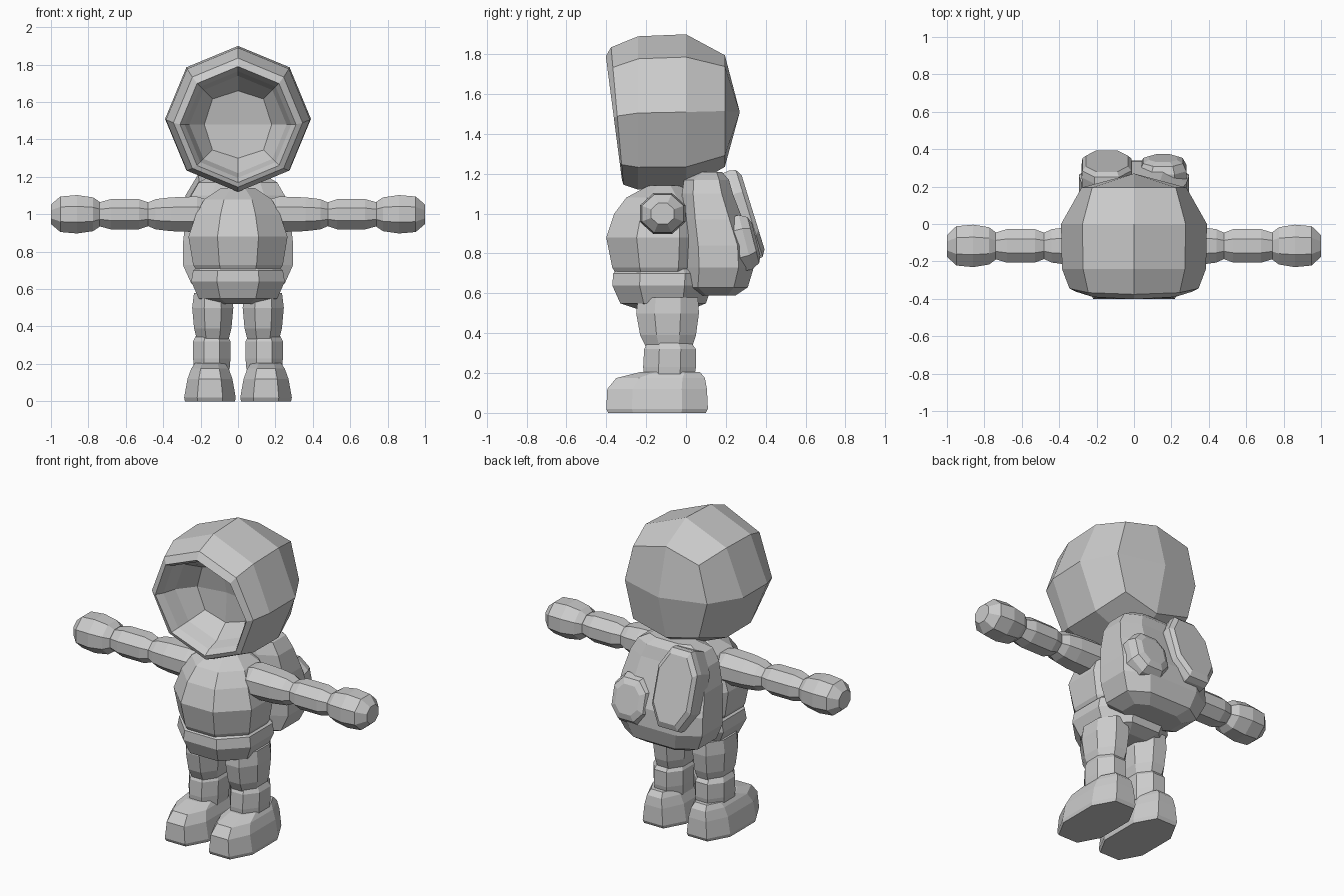
import bpy, bmesh, math
from mathutils import Vector

cube = bpy.data.objects.get("Cube")
if cube:
    bpy.data.objects.remove(cube, do_unlink=True)

grey = bpy.data.materials.new("light grey")
grey.use_nodes = True
grey.diffuse_color = (0.6, 0.6, 0.6, 1)
grey.node_tree.nodes["Principled BSDF"].inputs["Base Color"].default_value = (0.6, 0.6, 0.6, 1)

X, Y, Z = Vector((1, 0, 0)), Vector((0, 1, 0)), Vector((0, 0, 1))


def ring(center, u, v, power=1.0, pointed=False):
    """Eight points; a lower power gives squarer corners."""
    start = 0 if pointed else math.pi / 8
    reach = 1 if pointed else math.cos(start) ** power

    def shape(t):
        return math.copysign(abs(t) ** power, t) / reach if abs(t) > 1e-6 else 0

    return [Vector(center) + u * shape(math.cos(start + k * math.pi / 4))
            + v * shape(math.sin(start + k * math.pi / 4)) for k in range(8)]


def loft(name, rings, poles=(None, None)):
    """Skin a row of rings; each end is a flat cap or four quads to a pole."""
    bm = bmesh.new()
    rows = [[bm.verts.new(p) for p in r] for r in rings]
    for a, b in zip(rows, rows[1:]):
        for k in range(8):
            n = (k + 1) % 8
            bm.faces.new((a[k], a[n], b[n], b[k]))
    for row, pole in zip((rows[0], rows[-1]), poles):
        if pole is None:
            bm.faces.new(row)
        else:
            tip = bm.verts.new(pole)
            for k in range(0, 8, 2):
                bm.faces.new((tip, row[k], row[k + 1], row[(k + 2) % 8]))
    bmesh.ops.recalc_face_normals(bm, faces=bm.faces)
    mesh = bpy.data.meshes.new(name)
    bm.to_mesh(mesh)
    bm.free()
    mesh.materials.append(grey)
    obj = bpy.data.objects.new(name, mesh)
    bpy.context.collection.objects.link(obj)
    return obj


def upright(name, levels, x=0, power=1.0):
    """Loft along z from (z, half width, front y, back y)."""
    return loft(name, [ring((x, (f + b) / 2, z), X * w, Y * ((b - f) / 2), power)
                       for z, w, f, b in levels])


def head_ring(y, z, r, power=1.0, tilt=0.0):
    return ring((0, y, z), X * r, (Z - Y * tilt) * r, power, True)


# Hollow helmet: bowl, tilted rim, then the rounded shell
loft("helmet", [
    head_ring(-0.14, 1.48, 0.18, 0.8, 0.1),
    head_ring(-0.24, 1.48, 0.26, 1, 0.12),
    head_ring(-0.32, 1.48, 0.285, 1, 0.13),
    head_ring(-0.362, 1.48, 0.31, 1, 0.13),
    head_ring(-0.345, 1.49, 0.345, 1, 0.09),
    head_ring(-0.24, 1.505, 0.385),
    head_ring(0, 1.51, 0.39),
    head_ring(0.195, 1.515, 0.28, 0.65)],
    ((0, -0.11, 1.48), (0, 0.27, 1.51)))

# Body
upright("torso", [
    (0.66, 0.2, -0.33, 0.06), (0.73, 0.24, -0.37, 0.1), (0.88, 0.265, -0.4, 0.12),
    (1.0, 0.225, -0.36, 0.1), (1.08, 0.18, -0.3, 0.06), (1.14, 0.09, -0.19, -0.03)])
upright("hips", [
    (0.52, 0.13, -0.24, 0.03), (0.55, 0.21, -0.33, 0.1), (0.64, 0.25, -0.37, 0.13),
    (0.7, 0.24, -0.365, 0.13), (0.73, 0.2, -0.33, 0.1)], power=0.9)

for side, label in ((1, "left"), (-1, "right")):
    # Arm: three padded segments along x
    for part, profile in (
            ("upper_arm", ((0.14, 0.075), (0.22, 0.1), (0.36, 0.095), (0.44, 0.085), (0.485, 0.065))),
            ("forearm", ((0.475, 0.065), (0.53, 0.085), (0.68, 0.085), (0.75, 0.065))),
            ("hand", ((0.74, 0.07), (0.775, 0.095), (0.86, 0.108), (0.95, 0.1), (1.0, 0.055)))):
        loft(label + "_" + part,
             [ring((side * x, -0.117, 1.0), Y * r * 1.05, Z * r * 0.95) for x, r in profile])
    # Leg: thigh, shin and boot stacked along z
    upright(label + "_thigh", [
        (0.33, 0.085, -0.2, 0.03), (0.39, 0.1, -0.23, 0.05),
        (0.5, 0.11, -0.25, 0.065), (0.58, 0.1, -0.24, 0.06)], side * 0.135)
    upright(label + "_shin", [
        (0.17, 0.095, -0.21, 0.04), (0.23, 0.1, -0.215, 0.05),
        (0.32, 0.1, -0.21, 0.05), (0.36, 0.08, -0.19, 0.02)], side * 0.14)
    upright(label + "_boot", [
        (0, 0.134, -0.39, 0.1), (0.02, 0.138, -0.4, 0.11), (0.12, 0.12, -0.395, 0.105),
        (0.175, 0.1, -0.35, 0.095), (0.205, 0.08, -0.23, 0.07)], side * 0.15, 0.8)

# Backpack with a slanted tall panel and a low round pouch
upright("backpack", [
    (0.59, 0.17, 0.06, 0.25), (0.63, 0.25, -0.01, 0.31), (0.73, 0.295, -0.01, 0.34),
    (0.84, 0.295, -0.015, 0.335), (0.97, 0.28, -0.02, 0.285), (1.1, 0.25, -0.02, 0.235),
    (1.17, 0.21, -0.01, 0.215), (1.21, 0.14, 0.06, 0.18)], power=0.65)


def pad(name, center, slope, width, height, layers):
    """Rounded pad facing back; layers are (depth, scale)."""
    normal = Vector((0, math.cos(slope), math.sin(slope)))
    up = Vector((0, -math.sin(slope), math.cos(slope)))
    loft(name, [ring(Vector(center) + normal * d, X * width * s, up * height * s, 0.8)
                for d, s in layers])


pad("tall_panel", (-0.145, 0.265, 0.985), 0.3, 0.135, 0.235,
    ((-0.08, 0.95), (0.02, 1.0), (0.055, 0.97), (0.075, 0.83)))
pad("round_pouch", (0.155, 0.27, 0.85), 0.25, 0.125, 0.14,
    ((-0.06, 1.0), (0.03, 1.0), (0.07, 0.85), (0.085, 0.6)))
